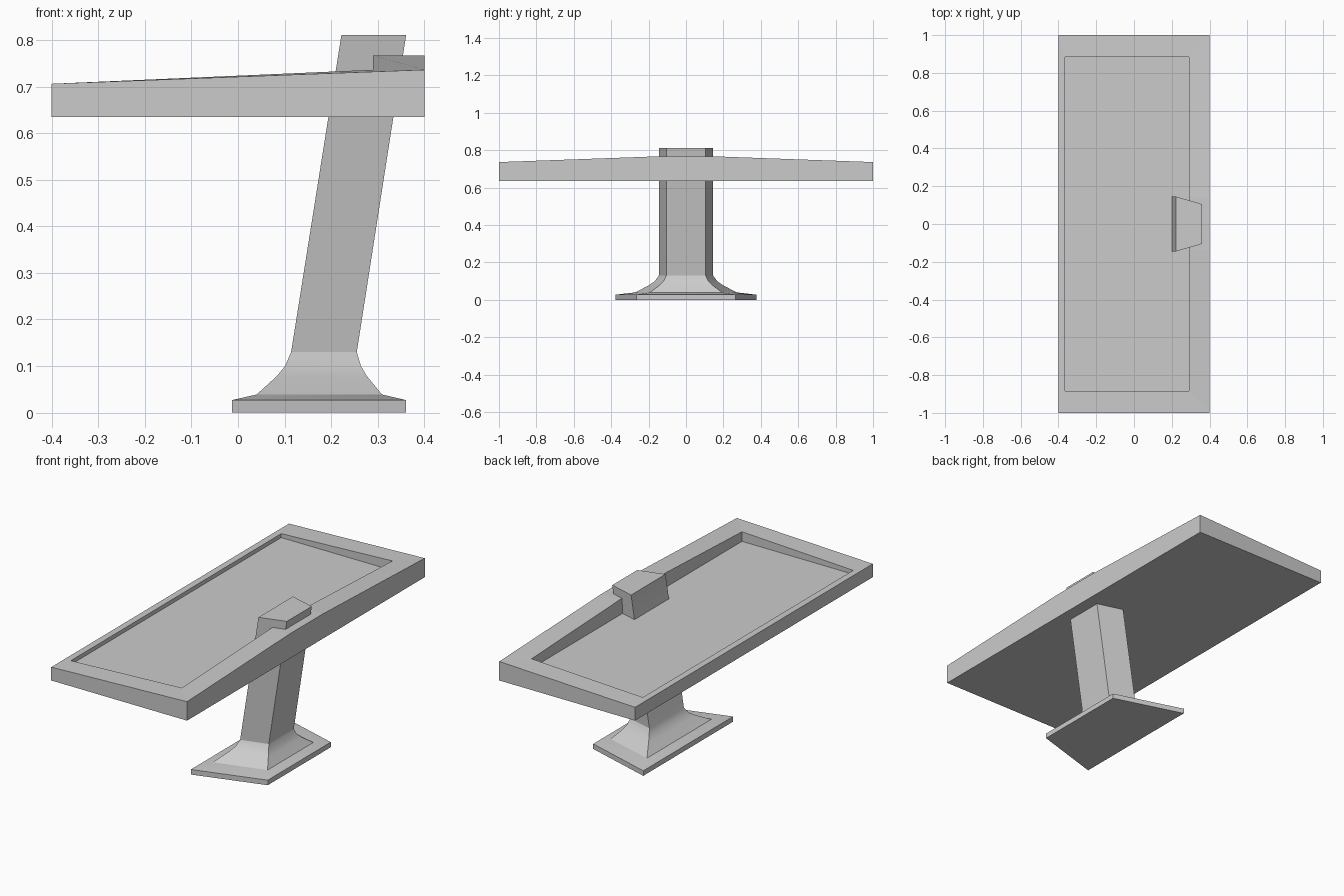
import bpy, math

if "Cube" in bpy.data.objects:
    bpy.data.objects.remove(bpy.data.objects["Cube"])


def loft(name, rings):
    """Closed mesh skinned through rings of equal vertex count, capped at both ends."""
    n = len(rings[0])
    verts = [v for ring in rings for v in ring]
    faces = [list(range(n))[::-1], list(range(len(verts) - n, len(verts)))]
    for r in range(len(rings) - 1):
        a, b = r * n, (r + 1) * n
        for i in range(n):
            j = (i + 1) % n
            faces.append([a + i, a + j, b + j, b + i])
    mesh = bpy.data.meshes.new(name)
    mesh.from_pydata(verts, [], faces)
    mesh.update()
    obj = bpy.data.objects.new(name, mesh)
    bpy.context.collection.objects.link(obj)
    return obj


def rim_ring(x0, x1, y, z0, z1, z_mid):
    """Six-point table outline, raised in the middle of the +x side."""
    return [(x0, -y, z0), (x1, -y, z1), (x1, -0.14, z_mid),
            (x1, 0.14, z_mid), (x1, y, z1), (x0, y, z0)]


def leg_ring(z, x0, x1, y0, y1):
    """Trapezoid leg section: half width y0 at x0, y1 at x1."""
    return [(x0, -y0, z), (x1, -y1, z), (x1, y1, z), (x0, y0, z)]


# Tray-like table top: underside, outer rim, inner rim, sunken floor
loft("table_top", [
    rim_ring(-0.4, 0.4, 1.0, 0.635, 0.635, 0.635),
    rim_ring(-0.4, 0.4, 1.0, 0.706, 0.736, 0.767),
    rim_ring(-0.365, 0.29, 0.885, 0.706, 0.736, 0.767),
    rim_ring(-0.365, 0.29, 0.885, 0.685, 0.685, 0.685),
])

# Leaning pedestal with flared foot, passing up through the top
leg = loft("pedestal_leg", [leg_ring(*s) for s in (
    (0.0, -0.013, 0.361, 0.378, 0.265),
    (0.027, -0.013, 0.361, 0.378, 0.265),
    (0.039, 0.04, 0.309, 0.272, 0.193),
    (0.078, 0.083, 0.277, 0.197, 0.141),
    (0.100, 0.101, 0.264, 0.166, 0.119),
    (0.130, 0.114, 0.255, 0.145, 0.105),
    (0.811, 0.222, 0.361, 0.145, 0.105),
)])
bpy.context.view_layer.objects.active = leg
leg.select_set(True)
bpy.ops.object.shade_smooth_by_angle(angle=math.radians(25))
